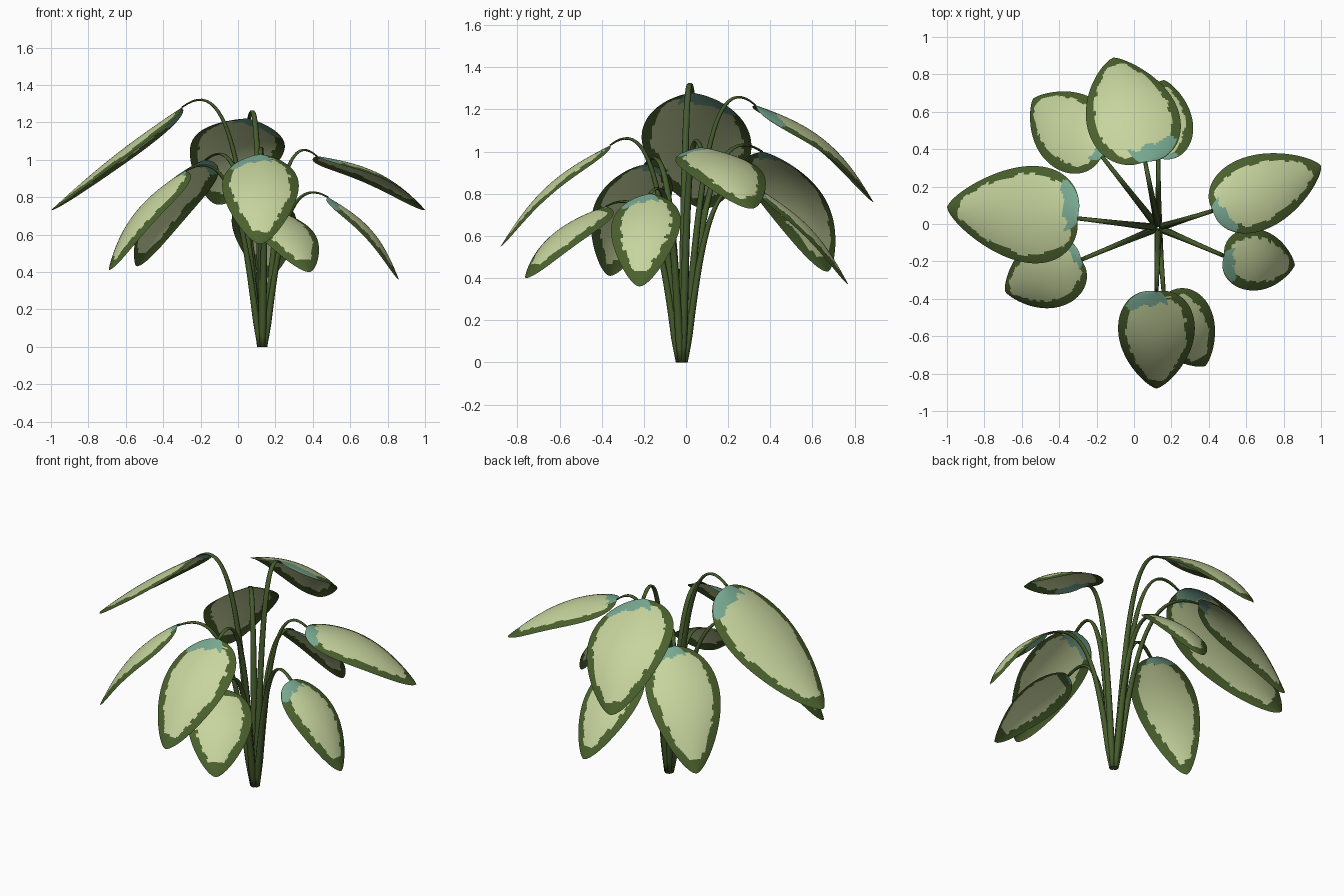
import bpy, bmesh, math, random
from mathutils import Vector, Quaternion

if "Cube" in bpy.data.objects:
    bpy.data.objects.remove(bpy.data.objects["Cube"])

random.seed(4)
UP = Vector((0, 0, 1))
CROWN = Vector((0.13, -0.02, 0))


def material(name, rgb):
    m = bpy.data.materials.new(name)
    m.diffuse_color = (*rgb, 1)
    m.use_nodes = True
    m.node_tree.nodes["Principled BSDF"].inputs["Base Color"].default_value = m.diffuse_color
    return m


CREAM = material("pale leaf centre", (0.57, 0.66, 0.34))
GREEN = material("green leaf border", (0.07, 0.12, 0.027))
TEAL = material("blue green leaf base", (0.19, 0.40, 0.29))
STEM = material("dark green stem", (0.06, 0.105, 0.025))


def finish(name, bm, mats):
    bmesh.ops.remove_doubles(bm, verts=bm.verts, dist=0.0002)
    for f in bm.faces:
        f.smooth = True
    me = bpy.data.meshes.new(name)
    bm.to_mesh(me)
    bm.free()
    for m in mats:
        me.materials.append(m)
    ob = bpy.data.objects.new(name, me)
    bpy.context.collection.objects.link(ob)


def leaf(name, base, tip, width, bow, roll, teal):
    """Arched pointed oval blade with a ragged green border and blue green base."""
    base, tip = Vector(base), Vector(tip)
    axis = tip - base
    length = axis.length
    axis.normalize()
    side = axis.cross(UP).normalized()
    side.rotate(Quaternion(axis, math.radians(roll)))
    normal = side.cross(axis)
    rows, cols = 60, 44

    def prof(t):
        return max(0.0, math.sin(math.pi * t ** 0.69)) ** 0.65

    def row_t(i):
        s = i / rows
        return 0.5 * s + 0.5 * (1 - math.cos(math.pi * s)) / 2

    bm = bmesh.new()
    grid = []
    for i in range(rows + 1):
        t = row_t(i)
        half = prof(t) * width / 2
        mid = base + axis * (length * t) + normal * (bow * math.sin(math.pi * t))
        line = []
        for j in range(cols + 1):
            u = 2 * j / cols - 1
            drop = 0.22 * half * u * u
            line.append(bm.verts.new(mid + side * (half * u) - normal * drop))
        grid.append(line)
    jag = {s: [random.uniform(0, 0.018) for _ in range(rows)] for s in (-1, 1)}
    for i in range(rows):
        t = (row_t(i) + row_t(i + 1)) / 2
        for j in range(cols):
            u = 2 * (j + 0.5) / cols - 1
            f = bm.faces.new((grid[i][j], grid[i][j + 1], grid[i + 1][j + 1], grid[i + 1][j]))
            rag = jag[1 if u > 0 else -1][i // 2]
            rim = min((1 - abs(u)) * prof(t) * width / 2, (1 - t) * length * 0.6,
                      t * length)
            # blue green patch sits on one side of the leaf base
            patch = teal * (0.09 + 0.08 * max(0, u) + 0.015 * math.sin(11 * u) + rag)
            if t < patch and -0.4 < u < 0.97:
                f.material_index = 2
            elif rim < 0.037 + rag:
                f.material_index = 1
            elif rim < 0.052 and rag > 0.014:
                f.material_index = 2
    finish(name, bm, (CREAM, GREEN, TEAL))


def stem(name, end):
    """Tapered flattened stalk arching from the crown to the leaf base."""
    end = Vector(end)
    flat = end - CROWN
    h = flat.z
    flat.z = 0
    side = flat.cross(UP).normalized()
    p0 = CROWN + flat.normalized() * 0.016
    p1 = CROWN + flat * 0.24 + UP * 0.7 * h
    p2 = CROWN + flat * 0.38 + UP * 1.16 * h
    n, sides = 26, 8

    def point(t):
        k = 1 - t
        return p0 * k**3 + p1 * 3 * k * k * t + p2 * 3 * k * t * t + end * t**3

    bm = bmesh.new()
    rings = []
    for i in range(n + 1):
        t = i / n
        tan = (point(min(1, t + 0.01)) - point(max(0, t - 0.01))).normalized()
        nor = side.cross(tan)
        grow = min(1, 0.6 + 6 * t)
        a = grow * (0.021 * (1 - t) + 0.011 * t)
        b = grow * (0.020 * (1 - t) + 0.004 * t)
        rings.append([bm.verts.new(point(t) + side * a * math.cos(q) + nor * b * math.sin(q))
                      for q in (2 * math.pi * k / sides for k in range(sides))])
    for r0, r1 in zip(rings, rings[1:]):
        for k in range(sides):
            m = (k + 1) % sides
            bm.faces.new((r0[k], r0[m], r1[m], r1[k]))
    bm.faces.new(rings[0][::-1])
    bm.faces.new(rings[-1])
    finish(name, bm, (STEM,))


# name, leaf base, leaf tip, width, upward bow, roll, size of blue green patch
LEAVES = [
    ("left_upper", (-0.30, 0.03, 1.28), (-1.00, 0.09, 0.73), 0.52, 0.02, 0, 1),
    ("left_lower", (-0.28, -0.19, 0.94), (-0.69, -0.36, 0.41), 0.38, 0.06, 0, 0.6),
    ("back_left", (-0.17, 0.36, 1.00), (-0.54, 0.67, 0.43), 0.42, 0.07, 0, 0.8),
    ("back_upper", (0.06, 0.33, 1.22), (-0.11, 0.89, 0.76), 0.50, 0.08, 10, 1),
    ("back_lower", (0.13, 0.35, 0.82), (0.16, 0.77, 0.37), 0.35, 0.05, 0, 0.5),
    ("right_upper", (0.42, 0.07, 1.02), (1.00, 0.31, 0.73), 0.40, 0.06, 0, 0.8),
    ("right_lower", (0.48, -0.17, 0.80), (0.86, -0.22, 0.36), 0.33, 0.06, 0, 1),
    ("front_upper", (0.12, -0.36, 1.03), (0.12, -0.88, 0.55), 0.41, 0.06, 0, 1),
    ("front_lower", (0.16, -0.38, 0.74), (0.38, -0.76, 0.40), 0.36, 0.05, 0, 0.2),
]
for nm, b, tp, w, bw, rl, tl in LEAVES:
    leaf(nm + "_leaf", b, tp, w, bw, rl, tl)
    stem(nm + "_stem", b)
